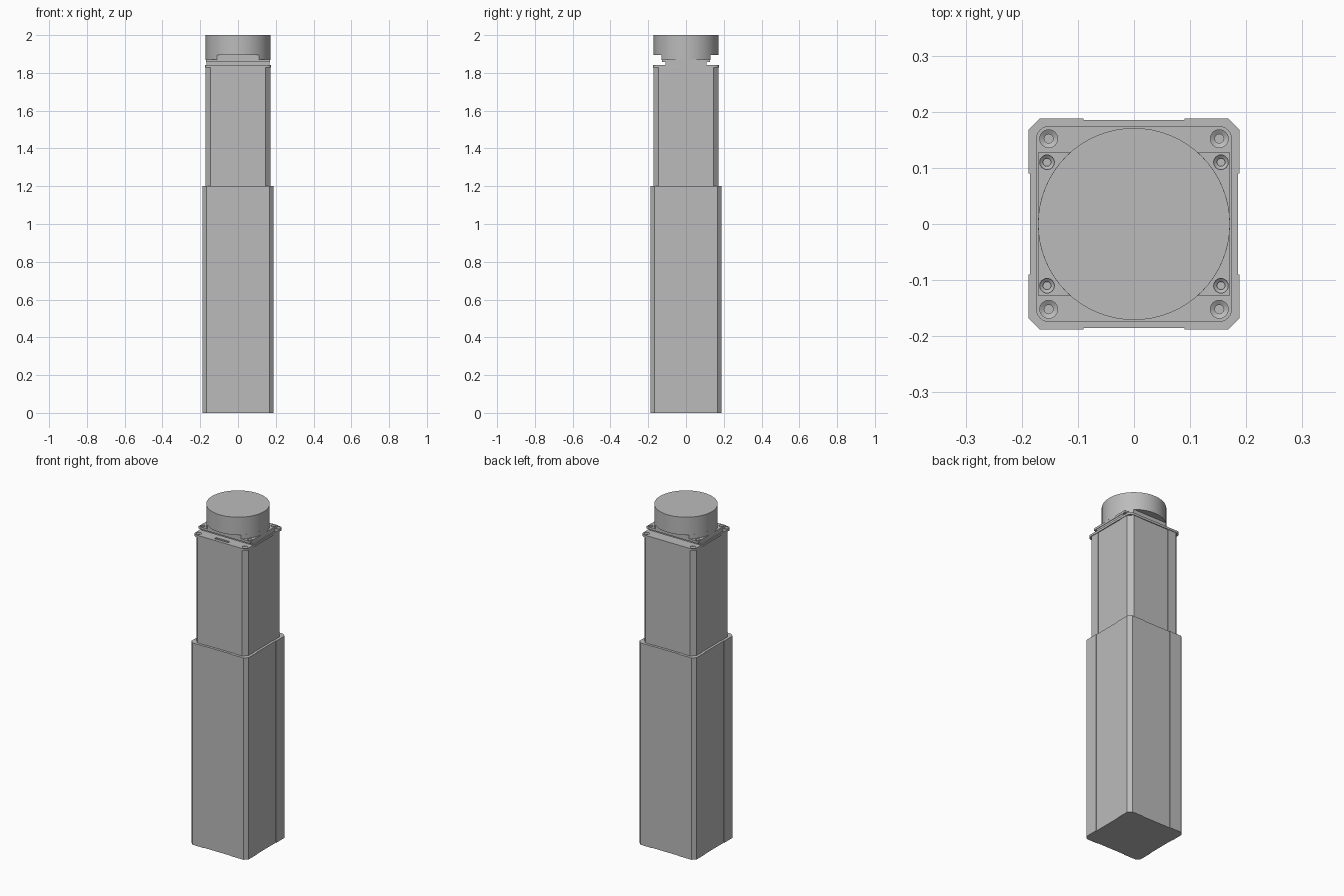
import bpy, bmesh, math

cube = bpy.data.objects.get("Cube")
if cube:
    bpy.data.objects.remove(cube)

grey = bpy.data.materials.new("satin grey")
grey.use_nodes = True
GREY = (0.5, 0.5, 0.5, 1)
grey.diffuse_color = GREY
grey.node_tree.nodes["Principled BSDF"].inputs["Base Color"].default_value = GREY


def finish(name, bm):
    bmesh.ops.recalc_face_normals(bm, faces=bm.faces)
    mesh = bpy.data.meshes.new(name)
    bm.to_mesh(mesh)
    bm.free()
    mesh.materials.append(grey)
    obj = bpy.data.objects.new(name, mesh)
    bpy.context.collection.objects.link(obj)
    return obj


def prism(name, outline, z0, z1):
    """Extrude a closed outline between two heights."""
    bm = bmesh.new()
    face = bm.faces.new([bm.verts.new((x, y, z0)) for x, y in outline])
    top = bmesh.ops.extrude_face_region(bm, geom=[face])["geom"]
    bmesh.ops.translate(bm, vec=(0, 0, z1 - z0),
                        verts=[v for v in top if isinstance(v, bmesh.types.BMVert)])
    return finish(name, bm)


def four_fold(side):
    """Repeat the outline of one side around all four sides."""
    pts = []
    for _ in range(4):
        pts += side
        side = [(-y, x) for x, y in side]
    return pts


def tube_outline(half, flat, groove, step):
    """Chamfered square with a shallow recessed panel in each side."""
    inner = half - step
    return four_fold([(-flat, -half), (-groove, -half), (-groove, -inner),
                      (groove, -inner), (groove, -half), (flat, -half)])


def rounded_square(half, radius, steps=6):
    c = half - radius
    arc = [math.radians(-90 + 90 * i / steps) for i in range(steps + 1)]
    return four_fold([(c + radius * math.cos(a), -c + radius * math.sin(a)) for a in arc])


def rectangle(hx, hy, cx=0, cy=0):
    return [(cx - hx, cy - hy), (cx + hx, cy - hy), (cx + hx, cy + hy), (cx - hx, cy + hy)]


def trimmed_disc(radius, half_y):
    """Disc cut off by a straight chord at front and back."""
    a = math.asin(half_y / radius)
    right = [-a + 2 * a * i / 32 for i in range(33)]
    return [(radius * math.cos(t), radius * math.sin(t))
            for t in right + [t + math.pi for t in right]]


def cut(target, cutter):
    cutter.hide_render = True
    cutter.hide_set(True)
    cutter.display_type = 'WIRE'
    mod = target.modifiers.new(cutter.name, 'BOOLEAN')
    mod.operation = 'DIFFERENCE'
    mod.solver = 'EXACT'
    mod.object = cutter


def screw_cutters(name, x, y, z, radius, bore, depth):
    """Countersunk hole shapes at the four corners."""
    bm = bmesh.new()
    profile = [(radius, z + 0.005), (radius, z - 0.003), (bore, z - 0.008), (bore, z - depth)]
    for sx in (-1, 1):
        for sy in (-1, 1):
            rings = [[bm.verts.new((sx * x + r * math.cos(math.tau * i / 24),
                                    sy * y + r * math.sin(math.tau * i / 24), h))
                      for i in range(24)] for r, h in profile]
            for a, b in zip(rings, rings[1:]):
                for i in range(24):
                    j = (i + 1) % 24
                    bm.faces.new((a[i], a[j], b[j], b[i]))
            bm.faces.new(rings[0])
            bm.faces.new(rings[-1])
    return finish(name, bm)


# Telescoping tubes
prism("outer_tube", tube_outline(0.188, 0.168, 0.09, 0.003), 0, 1.2)
inner = prism("inner_tube", tube_outline(0.172, 0.146, 0.09, 0.002), 1.19, 1.83)

# End plate with corner screw holes and a front slot
plate = prism("end_plate", rounded_square(0.175, 0.025), 1.828, 1.841)
holes = screw_cutters("plate_hole_cutter", 0.152, 0.152, 1.841, 0.016, 0.008, 0.04)
cut(plate, holes)
cut(inner, holes)
cut(plate, prism("slot_cutter", rectangle(0.045, 0.008, 0, -0.148), 1.834, 1.86))

# Pedestal and mounting flange under the cap
prism("pedestal", rectangle(0.168, 0.108), 1.84, 1.858)
flange = prism("flange", rectangle(0.17, 0.128), 1.857, 1.87)
cut(flange, screw_cutters("flange_hole_cutter", 0.155, 0.11, 1.87, 0.013, 0.007, 0.012))

# Cylindrical cap with its flat-sided neck
neck = prism("cap_neck", trimmed_disc(0.171, 0.13), 1.869, 1.896)
cap = prism("cap", [(0.171 * math.cos(math.tau * i / 64), 0.171 * math.sin(math.tau * i / 64))
                    for i in range(64)], 1.895, 2.0)

# Smooth the round parts only
for o in bpy.context.selected_objects:
    o.select_set(False)
for o in (neck, cap, plate):
    o.select_set(True)
bpy.context.view_layer.objects.active = cap
bpy.ops.object.shade_smooth_by_angle(angle=math.radians(30))
